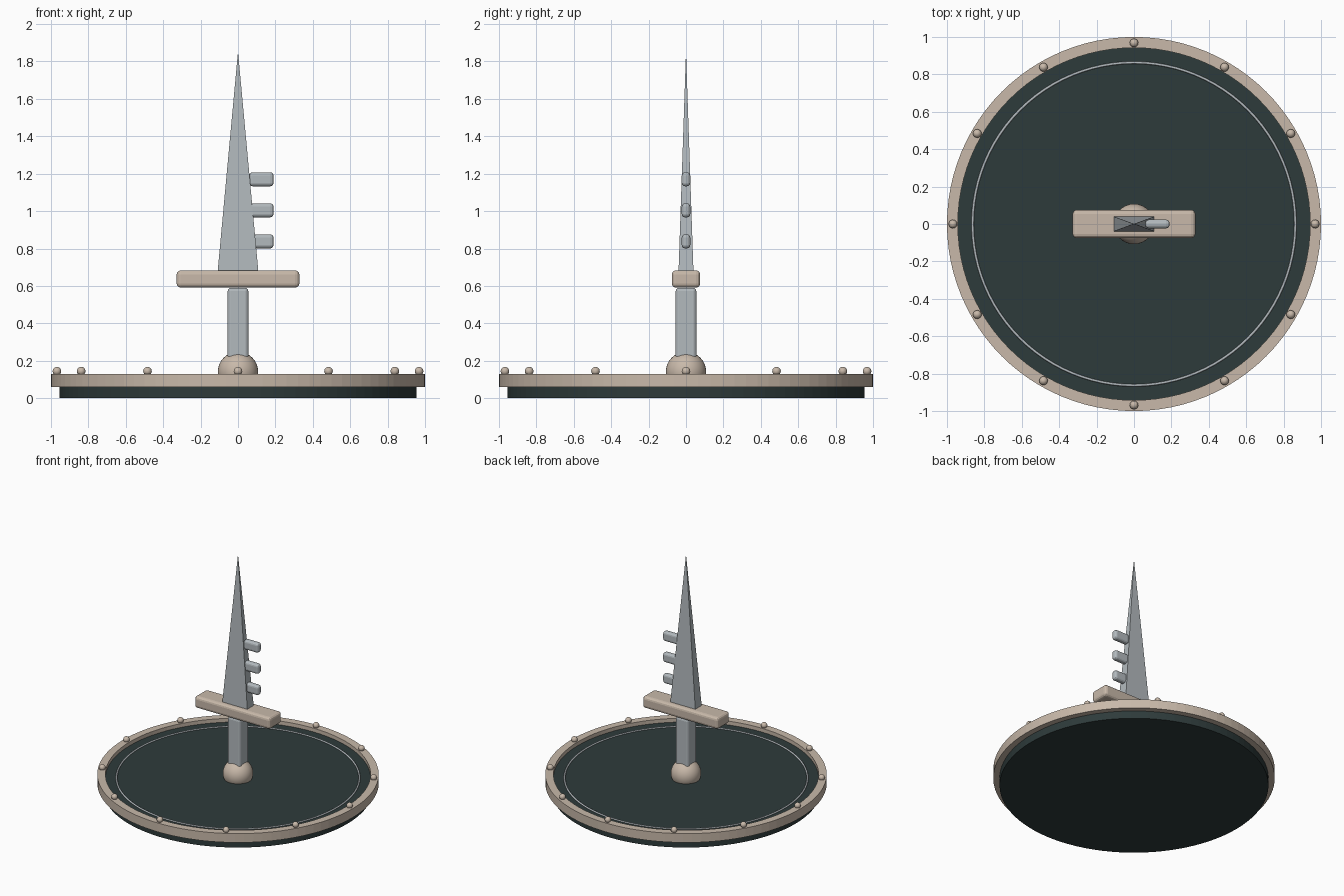
import bpy, bmesh, math
from mathutils import Matrix

if "Cube" in bpy.data.objects:
    bpy.data.objects.remove(bpy.data.objects["Cube"])


def material(name, rgb):
    m = bpy.data.materials.new(name)
    m.diffuse_color = (*rgb, 1)
    m.use_nodes = True
    m.node_tree.nodes["Principled BSDF"].inputs["Base Color"].default_value = m.diffuse_color
    return m


TAN = material("warm tan", (0.58, 0.485, 0.40))
STEEL = material("pale steel", (0.45, 0.49, 0.515))
DARK = material("dark green slate", (0.027, 0.043, 0.043))


def finish(name, bm, mat, smooth=False):
    bmesh.ops.recalc_face_normals(bm, faces=bm.faces)
    me = bpy.data.meshes.new(name)
    bm.to_mesh(me)
    bm.free()
    me.materials.append(mat)
    for p in me.polygons:
        p.use_smooth = smooth
    ob = bpy.data.objects.new(name, me)
    bpy.context.collection.objects.link(ob)
    return ob


def box(name, center, size, bevel, mat):
    bm = bmesh.new()
    bmesh.ops.create_cube(bm, size=1, matrix=Matrix.Translation(center) @ Matrix.Diagonal((*size, 1)))
    ob = finish(name, bm, mat)
    mod = ob.modifiers.new("rounded edges", 'BEVEL')
    mod.width, mod.segments = bevel, 3
    return ob


def ball(name, center, r, mat, u=24, v=16):
    bm = bmesh.new()
    bmesh.ops.create_uvsphere(bm, u_segments=u, v_segments=v, radius=r,
                              matrix=Matrix.Translation(center))
    return finish(name, bm, mat, True)


def ring(name, profile, steps, mat, smooth=False):
    """Revolve a closed (radius, z) profile around z."""
    bm = bmesh.new()
    loops = []
    for i in range(steps):
        a = math.tau * i / steps
        loops.append([bm.verts.new((r * math.cos(a), r * math.sin(a), z)) for r, z in profile])
    n = len(profile)
    for i in range(steps):
        p, q = loops[i], loops[(i + 1) % steps]
        for j in range(n):
            k = (j + 1) % n
            bm.faces.new((p[j], q[j], q[k], p[k]))
    return finish(name, bm, mat, smooth)


# Round base disc
bm = bmesh.new()
bmesh.ops.create_cone(bm, cap_ends=True, segments=96, radius1=0.955, radius2=0.955,
                      depth=0.1, matrix=Matrix.Translation((0, 0, 0.05)))
finish("base_disc", bm, DARK)

# Raised rim and thin inlaid ring
ring("rim", [(0.942, 0.06), (1.0, 0.06), (1.0, 0.13), (0.942, 0.13)], 96, TAN)
ring("inlay_ring", [(0.863 + 0.007 * math.cos(math.tau * k / 8),
                     0.102 + 0.007 * math.sin(math.tau * k / 8)) for k in range(8)],
     96, STEEL, True)

# Studs around the rim
for i in range(12):
    a = math.tau * i / 12
    ball(f"rim_stud_{i + 1}", (0.968 * math.cos(a), 0.968 * math.sin(a), 0.144), 0.023, TAN, 16, 10)

# Pommel, grip and guard
ball("pommel", (0, 0, 0.14), 0.108, TAN, 32, 20)
box("grip", (0, 0, 0.385), (0.11, 0.11, 0.41), 0.018, STEEL)
box("guard", (0, 0, 0.637), (0.656, 0.152, 0.092), 0.022, TAN)

# Tapering four-sided blade
bm = bmesh.new()
base = [bm.verts.new((x, y, 0.675)) for x, y in
        ((-0.109, -0.04), (0.109, -0.04), (0.109, 0.04), (-0.109, 0.04))]
tip = bm.verts.new((0, 0, 1.853))
bm.faces.new(base)
for i in range(4):
    bm.faces.new((base[i], base[(i + 1) % 4], tip))
finish("blade", bm, STEEL)

# Teeth along one blade edge
for i in range(3):
    box(f"blade_tooth_{i + 1}", (0.125, 0, 0.838 + 0.166 * i), (0.13, 0.046, 0.075), 0.018, STEEL)
